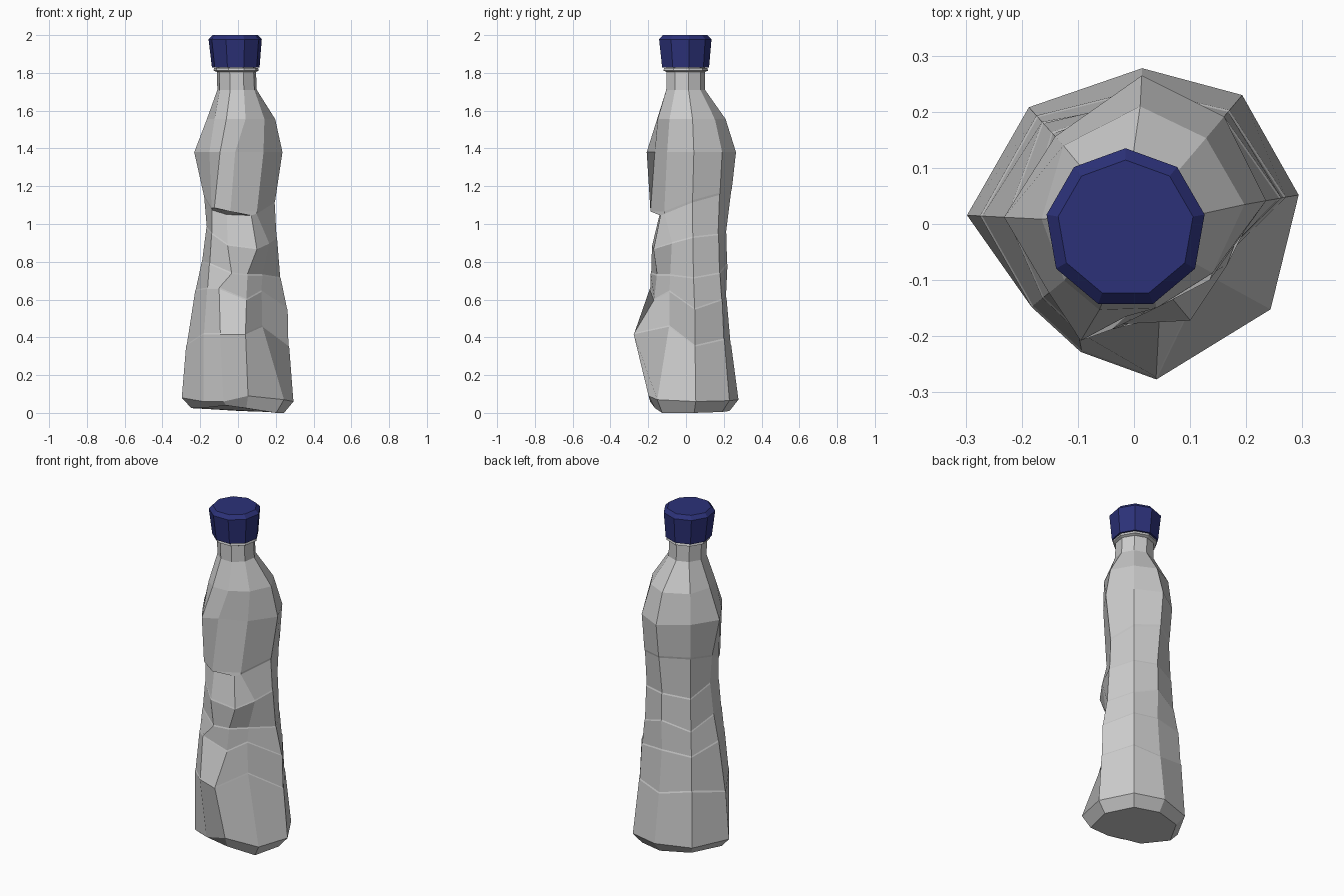
import bpy, bmesh
from math import cos, sin, radians

SIDES = 9  # columns start at the back (+y) and run clockwise seen from above
REGULAR = [90 - 40 * k for k in range(SIDES)]
BENT = [87, 50, 10, -32, -75, -112, -141, 177, 132]


def ring(radii, z, angles=REGULAR, cx=0.0, cy=0.0):
    """One loop of points; radii and z may be numbers or 9-item lists."""
    r = radii if isinstance(radii, list) else [radii] * SIDES
    h = z if isinstance(z, list) else [z] * SIDES
    return [(cx + r[k] * cos(radians(angles[k])),
             cy + r[k] * sin(radians(angles[k])), h[k]) for k in range(SIDES)]


def dented(radii, front, z):
    """Bent loop whose three front corners (columns 3-5) sit at given x, y."""
    pts = ring(radii[:3] + [0, 0, 0] + radii[3:], z, BENT)
    for k, (x, y) in enumerate(front):
        pts[3 + k] = (x, y, pts[3 + k][2])
    return pts


def shift(pts, scale, dz):
    return [(x * scale, y * scale, z + dz) for x, y, z in pts]


def loft(name, rings):
    bm = bmesh.new()
    loops = [[bm.verts.new(p) for p in pts] for pts in rings]
    for a, b in zip(loops, loops[1:]):
        for k in range(SIDES):
            n = (k + 1) % SIDES
            bm.faces.new((a[k], a[n], b[n], b[k]))
    bm.faces.new(loops[0])
    bm.faces.new(loops[-1])
    bmesh.ops.recalc_face_normals(bm, faces=bm.faces)
    mesh = bpy.data.meshes.new(name)
    bm.to_mesh(mesh)
    bm.free()
    obj = bpy.data.objects.new(name, mesh)
    bpy.context.collection.objects.link(obj)
    return obj


# Crumpled body: foot
base = [.278, .30, .298, .287, .205, .205, .235, .298, .28]
rings = [ring([r * .83 for r in base], [.01, .005, 0, 0, .025, .04, .03, .025, .02], BENT),
         ring(base, [.07, .065, .06, .07, .09, .06, .06, .08, .07], BENT)]

# Zigzag creases: each one is a narrow step between two loops
creases = [
    dented([.24, .265, .275, .235, .275, .26], [(.13, -.09), (.04, -.277), (-.095, -.228)],
           [.36, .39, .355, .46, .42, .42, .42, .36, .40]),
    dented([.215, .25, .267, .21, .227, .245], [(.125, -.088), (.045, -.17), (-.10, -.192)],
           [.61, .60, .55, .645, .60, .66, .66, .65, .60]),
    dented([.22, .235, .23, .195, .193, .22], [(.13, -.085), (.05, -.155), (-.035, -.187)],
           [.79, .74, .715, .73, .73, .74, .79, .80, .74]),
    dented([.215, .225, .21, .18, .168, .205], [(.165, -.075), (.10, -.172), (-.055, -.18)],
           [.95, .945, .93, .90, .87, .89, .95, .98, .93]),
]
for c in creases:
    rings += [shift(c, 1, -.004), shift(c, .985, .004)]

# Deep fold under the chest: the loop below is pushed in at the front
fold = dented([.243, .235, .20, .18, .182, .195], [(.10, -.115), (-.04, -.188), (-.125, -.145)],
              [1.18, 1.16, 1.12, 1.06, 1.06, 1.08, 1.08, 1.15, 1.17])
inner = shift(fold, .985, -.006)
inner[4], inner[5] = (.07, -.135, 1.045), (-.06, -.14, 1.05)
rings += [inner, shift(fold, 1, .006)]

# Chest, shoulder, neck and collar
rings += [
    dented([.265, .25, .239, .195, .232, .21], [(.135, -.10), (-.015, -.165), (-.095, -.208)], 1.38),
    ring([.21, .20, .20, .165, .155, .165, .16, .165, .188], 1.555, BENT),
    ring(.106, 1.71, cx=-.005, cy=-.005),
    ring(.105, 1.805, cx=-.008, cy=-.005),
    ring(.122, 1.812, cx=-.01, cy=-.005),
    ring(.118, 1.826, cx=-.01, cy=-.005),
    ring(.105, 1.826, cx=-.01, cy=-.005),
    ring(.105, 1.84, cx=-.01, cy=-.005),
]
loft("bottle_body", rings)

# Screw cap
cap = loft("bottle_cap", [
    ring(.128, 1.828, cx=-.012, cy=-.006),
    ring(.143, 1.978, cx=-.015, cy=-.008),
    ring(.122, 2.0, cx=-.015, cy=-.008),
])
blue = bpy.data.materials.new("cap_blue")
blue.diffuse_color = (.025, .031, .19, 1)
cap.data.materials.append(blue)
